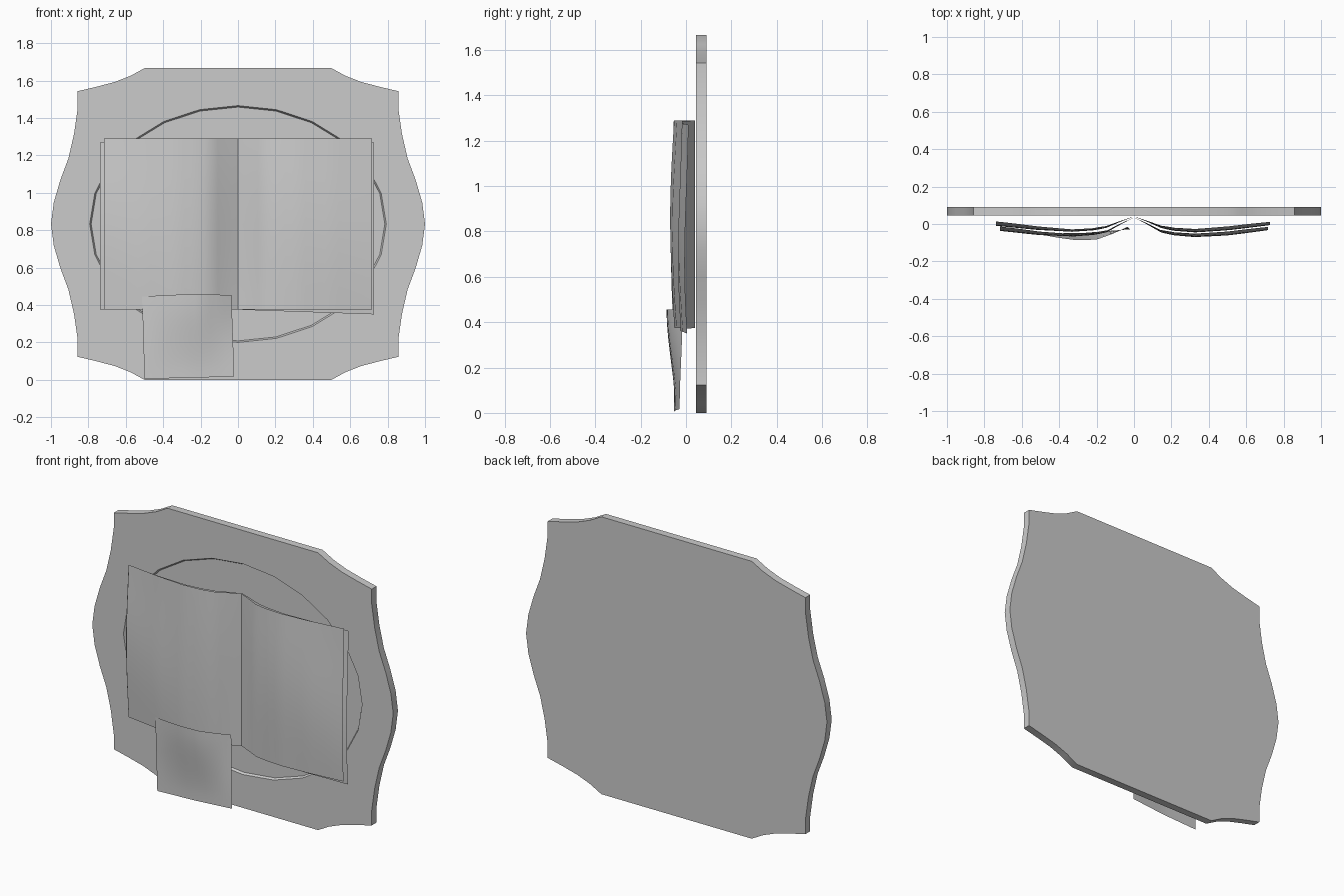
import bpy, bmesh, math

if "Cube" in bpy.data.objects:
    bpy.data.objects.remove(bpy.data.objects["Cube"])

CZ = 0.833


def finish(name, bm, angle):
    me = bpy.data.meshes.new(name)
    bm.to_mesh(me)
    bm.free()
    ob = bpy.data.objects.new(name, me)
    bpy.context.collection.objects.link(ob)
    bpy.ops.object.select_all(action='DESELECT')
    ob.select_set(True)
    bpy.context.view_layer.objects.active = ob
    bpy.ops.object.shade_smooth_by_angle(angle=math.radians(angle))
    return ob


def lerp_profile(pts, t):
    # smooth interpolation through (t, value) pairs
    for (a, va), (b, vb) in zip(pts, pts[1:]):
        if t <= b:
            k = (t - a) / (b - a)
            return va + (vb - va) * k
    return pts[-1][1]


def ring(bm, pts, y):
    vs = [bm.verts.new((x, y, z)) for x, z in pts]
    es = [bm.edges.new((vs[i - 1], vs[i])) for i in range(len(vs))]
    return vs, es


def wall(bm, a, b):
    for i in range(len(a)):
        bm.faces.new((a[i - 1], a[i], b[i], b[i - 1]))


# Plaque: scalloped outline mirrored from one quarter, with a shallow oval recess
quarter = [(0.5, 0.833), (0.575, 0.792), (0.66, 0.759), (0.76, 0.733), (0.857, 0.71),
           (0.857, 0.62), (0.877, 0.48), (0.907, 0.35), (0.95, 0.235), (0.985, 0.115)]
right = quarter + [(1.0, 0)] + [(x, -z) for x, z in reversed(quarter)]
outline = [(x, CZ + z) for x, z in right] + [(-x, CZ + z) for x, z in reversed(right)]


def oval(rx, rz):
    return [(rx * math.cos(i * math.tau / 24), CZ + rz * math.sin(i * math.tau / 24))
            for i in range(24)]


bm = bmesh.new()
front, front_e = ring(bm, outline, 0.045)
back, _ = ring(bm, outline, 0.09)
lip, lip_e = ring(bm, oval(0.793, 0.633), 0.045)
floor, _ = ring(bm, oval(0.785, 0.625), 0.058)
wall(bm, front, back)
wall(bm, lip, floor)
bm.faces.new(back)
bm.faces.new(floor)
bmesh.ops.triangle_fill(bm, use_beauty=True, use_dissolve=False, edges=front_e + lip_e)
bmesh.ops.recalc_face_normals(bm, faces=bm.faces)
finish("plaque", bm, 30)


def sheet(name, nx, nz, fn):
    # curved paper sheet from a grid; fn maps (u, v) to a point
    bm = bmesh.new()
    g = [[bm.verts.new(fn(i / nx, j / nz)) for i in range(nx + 1)] for j in range(nz + 1)]
    for j in range(nz):
        for i in range(nx):
            bm.faces.new((g[j][i], g[j][i + 1], g[j + 1][i + 1], g[j + 1][i]))
    bmesh.ops.recalc_face_normals(bm, faces=bm.faces)
    if sum(f.normal.y for f in bm.faces) > 0:
        bmesh.ops.reverse_faces(bm, faces=bm.faces)
    return finish(name, bm, 60)


# Open book: two layered, gently waving pages each side of the spine
FRONT = [(0, 0.035), (0.1, 0.0), (0.2, -0.038), (0.3, -0.052), (0.45, -0.06),
         (0.7, -0.05), (1, -0.024)]
BACK = [(0, 0.04), (0.1, 0.014), (0.2, -0.015), (0.3, -0.028), (0.45, -0.035),
        (0.7, -0.022), (1, 0.003)]


def page(side, profile, width, drop_top, drop_bottom):
    def fn(u, v):
        z0 = 0.375 - drop_bottom * u
        z1 = 1.29 - drop_top * u
        bulge = math.sin(math.pi * v) - 0.45
        y = lerp_profile(profile, u) - 0.014 * bulge * min(1, u * 4)
        y += 0.005 * math.sin(5 * v + 4 * u * side) * u
        return (side * width * u, y, z0 + (z1 - z0) * v)
    return fn


for side, label, wide, low in ((1, "right", 0.727, 0.025), (-1, "left", 0.737, 0.0)):
    sheet(label + "_front_page", 20, 12, page(side, FRONT, 0.717, 0, 0))
    sheet(label + "_back_page", 20, 12, page(side, BACK, wide, 0.02, low))

# Loose note hanging from the lower edge of the left page
NOTE_TOP = [(0, -0.052), (0.2, -0.072), (0.42, -0.086), (0.65, -0.084), (0.85, -0.05), (1, -0.015)]
NOTE_LOW = [(0, -0.052), (0.5, -0.047), (1, -0.028)]


def note(u, v):
    x = (-0.5 - 0.013 * v) * (1 - u) + (-0.02 - 0.015 * v) * u
    z = (0.005 + 0.012 * u) * (1 - v) + (0.445 + 0.012 * math.sin(math.pi * min(1, u * 0.8))) * v
    k = v * v * (3 - 2 * v)
    y = lerp_profile(NOTE_LOW, u) * (1 - k) + lerp_profile(NOTE_TOP, u) * k
    return (x, y, z)


sheet("note", 12, 10, note)
